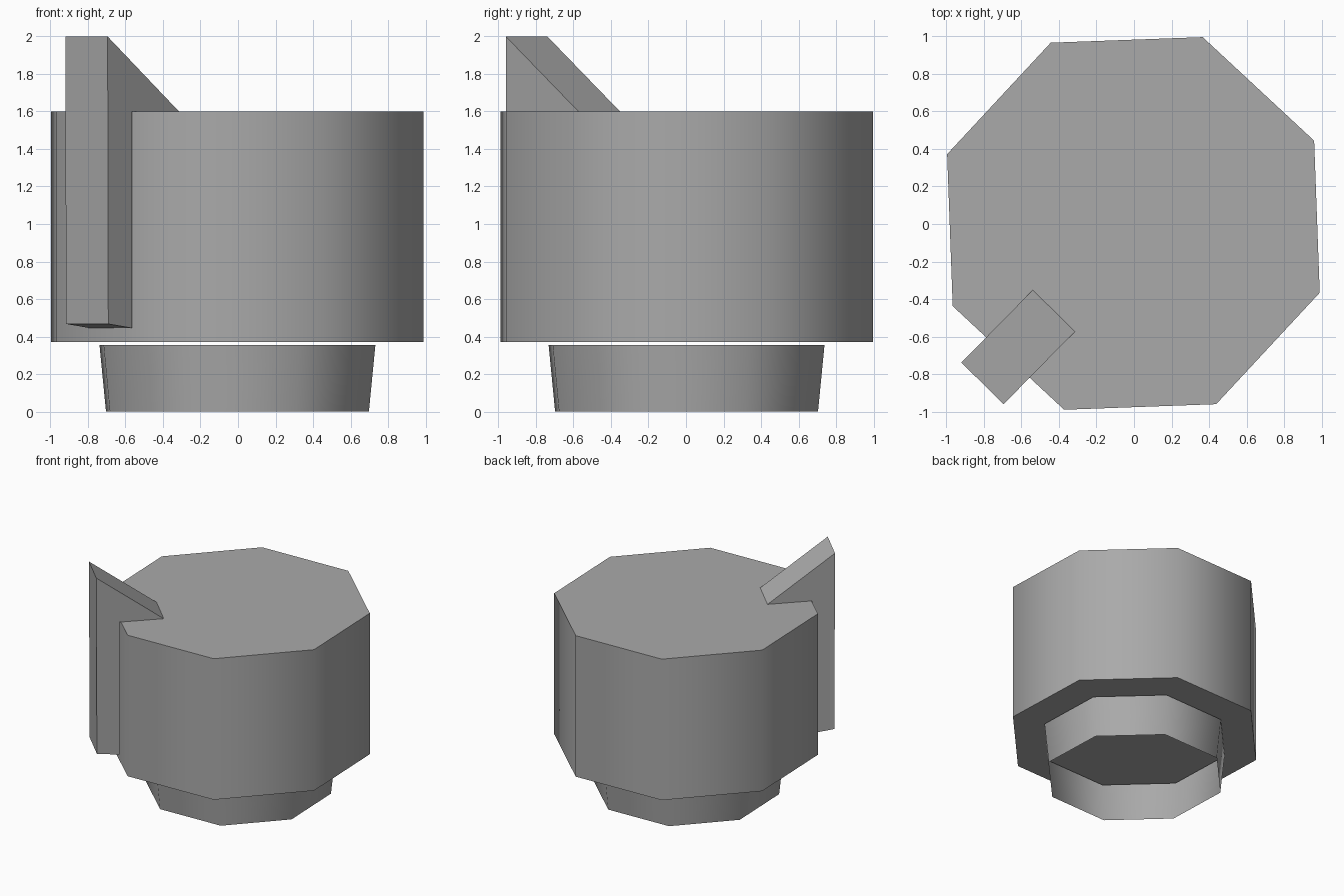
import bpy
import bmesh
from math import cos, sin, radians
from mathutils import Vector

if "Cube" in bpy.data.objects:
    bpy.data.objects.remove(bpy.data.objects["Cube"])

GREY = (0.4, 0.4, 0.4, 1.0)
grey = bpy.data.materials.new("plain grey")
grey.use_nodes = True
grey.diffuse_color = GREY
grey.node_tree.nodes["Principled BSDF"].inputs["Base Color"].default_value = GREY

SIDES = 8
TURN = radians(24.6)


def finish(name, bm, smooth):
    bmesh.ops.recalc_face_normals(bm, faces=bm.faces)
    mesh = bpy.data.meshes.new(name)
    bm.to_mesh(mesh)
    bm.free()
    mesh.materials.append(grey)
    obj = bpy.data.objects.new(name, mesh)
    bpy.context.collection.objects.link(obj)
    if smooth:
        bpy.ops.object.select_all(action='DESELECT')
        obj.select_set(True)
        bpy.context.view_layer.objects.active = obj
        bpy.ops.object.shade_smooth_by_angle(angle=radians(50))
    return obj


def drum(name, bottom, top, capped):
    """Eight-sided drum; bottom and top are (radius, height)."""
    bm = bmesh.new()
    rings = []
    for radius, z in (bottom, top):
        angles = [TURN + radians(360 * i / SIDES) for i in range(SIDES)]
        rings.append([bm.verts.new((radius * cos(a) - 0.003, radius * sin(a) + 0.003, z))
                      for a in angles])
    low, high = rings
    for i in range(SIDES):
        j = (i + 1) % SIDES
        bm.faces.new((low[i], low[j], high[j], high[i]))
    if capped:
        bm.faces.new(low[::-1])
        bm.faces.new(high)
    return finish(name, bm, True)


# Main closed drum and the open tapered foot ring below it
drum("body", (1.06, 0.37), (1.06, 1.6), True)
drum("foot_ring", (0.748, 0.0), (0.785, 0.355), False)

# Corner fin: an L-shaped profile (inward distance, height) given a thickness
profile = [(0, 2.0), (0.543, 1.6), (0.185, 1.6), (0.185, 0.445), (0.005, 0.467)]
inward = Vector((cos(radians(45.5)), sin(radians(45.5)), 0))
across = Vector((-inward.y, inward.x, 0))
start = Vector((-0.808, -0.85, 0)) - across * 0.158

bm = bmesh.new()
side = bm.faces.new([bm.verts.new(start + inward * d + Vector((0, 0, z)))
                     for d, z in profile])
extruded = bmesh.ops.extrude_face_region(bm, geom=[side])
new_verts = [v for v in extruded["geom"] if isinstance(v, bmesh.types.BMVert)]
bmesh.ops.translate(bm, verts=new_verts, vec=across * 0.316)
if not side.is_valid or len(bm.faces) < len(profile) + 2:
    # close the first side again if the extrusion consumed it
    bmesh.ops.holes_fill(bm, edges=bm.edges, sides=len(profile))
finish("corner_fin", bm, False)
